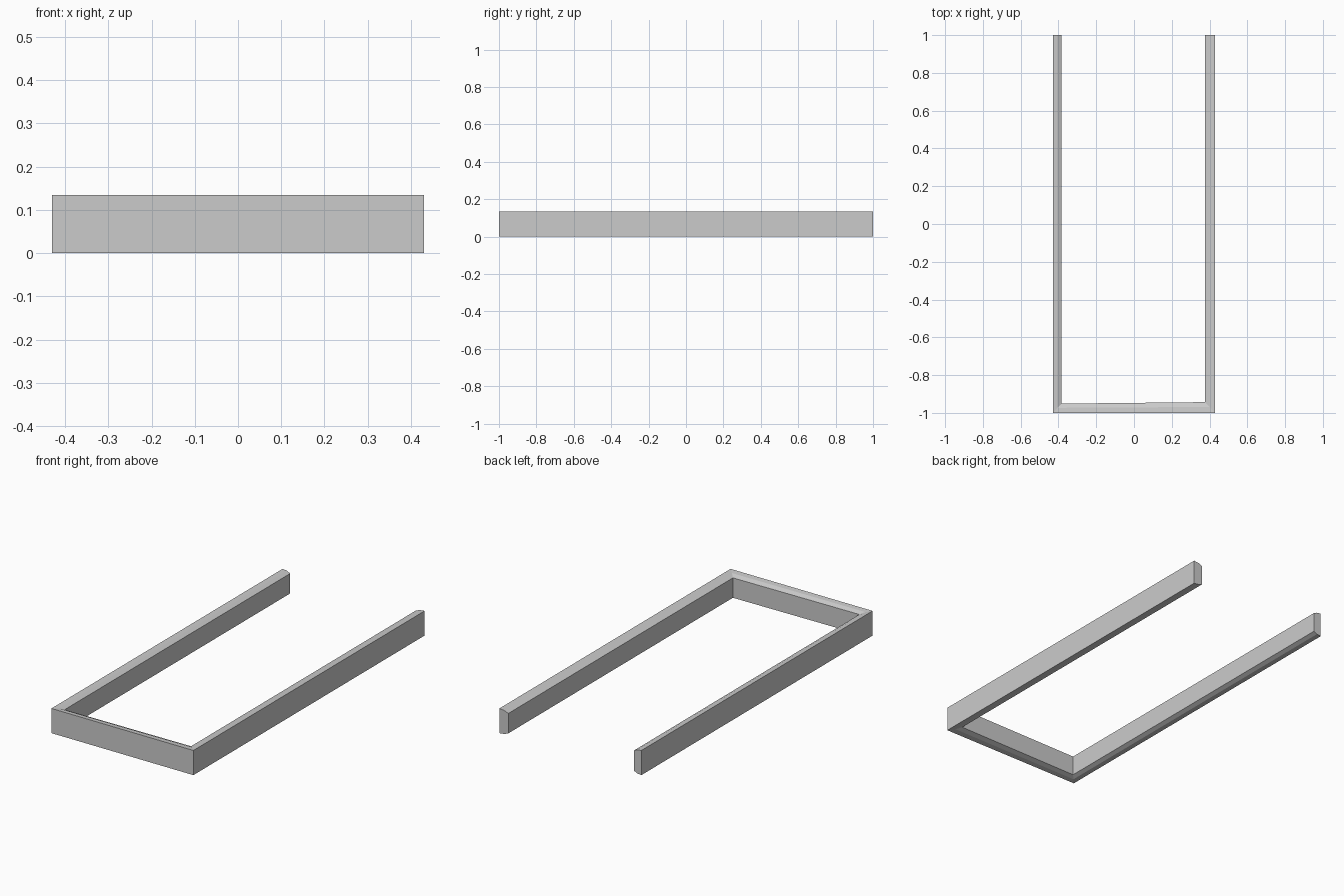
import bpy, bmesh

if "Cube" in bpy.data.objects:
    bpy.data.objects.remove(bpy.data.objects["Cube"])

HALF_W, HALF_L, H = 0.43, 1.0, 0.135

# Cross-section: (fraction of bar thickness inward, z), full height outside, eased inner edges
SECTION = [(0.0, 0.0), (0.55, 0.003), (1.0, 0.013),
           (1.0, H - 0.013), (0.55, H - 0.003), (0.0, H)]
LEFT_T, RIGHT_T, FRONT_T = 0.046, 0.054, 0.054


def station(bm, x, y, dx, dy):
    """Ring of section points running inward from (x, y) along (dx, dy)."""
    return [bm.verts.new((x + dx * f, y + dy * f, z)) for f, z in SECTION]


# U-shaped rail: open back end, two mitred front corners, open back end
bm = bmesh.new()
rings = [station(bm, -HALF_W, HALF_L, LEFT_T, 0),
         station(bm, -HALF_W, -HALF_L, LEFT_T, FRONT_T - 0.005),
         station(bm, HALF_W, -HALF_L, -RIGHT_T, FRONT_T + 0.003),
         station(bm, HALF_W, HALF_L, -RIGHT_T, 0)]
n = len(SECTION)
for a, b in zip(rings, rings[1:]):
    for i in range(n):
        j = (i + 1) % n
        bm.faces.new((a[i], a[j], b[j], b[i]))
bm.faces.new(rings[0])
bm.faces.new(rings[-1][::-1])
bmesh.ops.recalc_face_normals(bm, faces=bm.faces[:])

mesh = bpy.data.meshes.new("u_shaped_rail")
bm.to_mesh(mesh)
bm.free()
rail = bpy.data.objects.new("u_shaped_rail", mesh)
bpy.context.collection.objects.link(rail)
